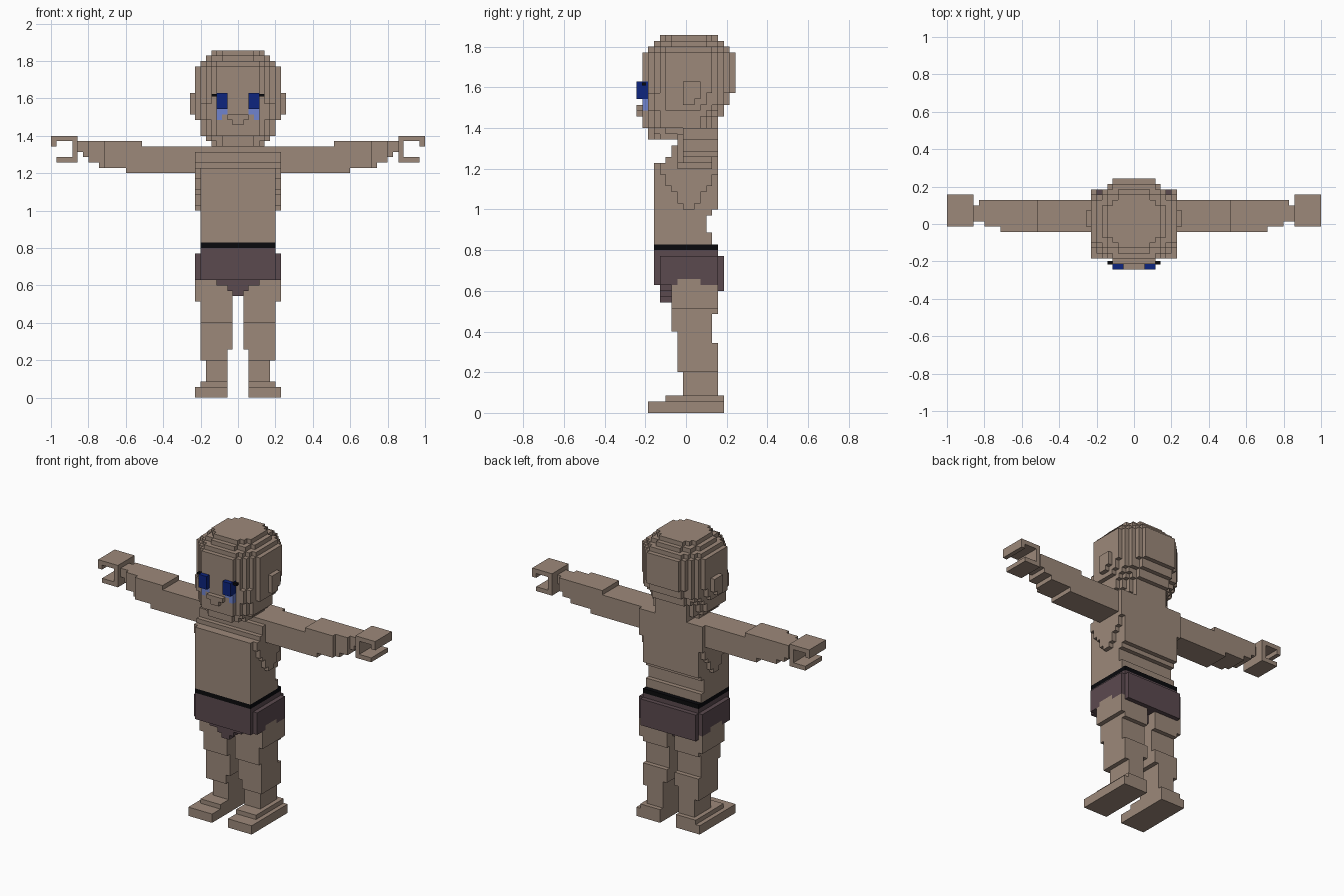
import bpy, bmesh
from mathutils import Vector

if "Cube" in bpy.data.objects:
    bpy.data.objects.remove(bpy.data.objects["Cube"])

V = 2 / 70          # size of one cube
parts = {}          # part name -> {cube low corner: material index}
taken = set()       # every cube used so far

# Flat colours
MATS = []
for name, col in [("skin", (0.335, 0.25, 0.195)), ("shorts cloth", (0.105, 0.068, 0.078)),
                  ("belt black", (0.003, 0.003, 0.004)), ("eye dark blue", (0.004, 0.018, 0.21)),
                  ("eye light blue", (0.16, 0.23, 0.62))]:
    m = bpy.data.materials.new(name)
    m.diffuse_color = (*col, 1)
    m.use_nodes = True
    m.node_tree.nodes["Principled BSDF"].inputs["Base Color"].default_value = m.diffuse_color
    MATS.append(m)
SKIN, CLOTH, BLACK, DARK, LIGHT = range(5)


def block(part, x, y, z, n=0, axis=2, mat=SKIN, mirror=False, rule=None):
    """Fill a range with cubes; n rounds the section across the axis (2 = ellipse, 0 = box)."""
    rng = (x, y, z)
    mid = [(a + b) / 2 for a, b in rng]
    rad = [(b - a) / 2 + 0.35 for a, b in rng]
    for i in range(round(x[1] - x[0])):
        for j in range(round(y[1] - y[0])):
            for k in range(round(z[1] - z[0])):
                p = (x[0] + i, y[0] + j, z[0] + k)
                c = [q + 0.5 for q in p]
                if n and sum((abs(c[a] - mid[a]) / rad[a]) ** n for a in range(3) if a != axis) > 1:
                    continue
                if rule and not rule(*c):
                    continue
                for s in ((1, -1) if mirror else (1,)):
                    q = p if s == 1 else (-p[0] - 1, p[1], p[2])
                    if q not in taken:
                        taken.add(q)
                        parts.setdefault(part, {})[q] = mat


def build(part, cubes):
    """Skin the outer faces of a part and merge flat areas."""
    bm = bmesh.new()
    verts = {}
    for p, mat in cubes.items():
        for a in range(3):
            for s in (0, 1):
                nb = list(p)
                nb[a] += 2 * s - 1
                if tuple(nb) in taken:
                    continue
                u, w = (a + 1) % 3, (a + 2) % 3
                loop = []
                for du, dw in ((0, 0), (1, 0), (1, 1), (0, 1)):
                    q = list(p)
                    q[a] += s
                    q[u] += du
                    q[w] += dw
                    q = tuple(q)
                    if q not in verts:
                        verts[q] = bm.verts.new(Vector(q) * V)
                    loop.append(verts[q])
                f = bm.faces.new(loop if s else loop[::-1])
                f.material_index = mat
    bmesh.ops.dissolve_limit(bm, angle_limit=0.02, verts=bm.verts[:], edges=bm.edges[:],
                             delimit={'MATERIAL'})
    me = bpy.data.meshes.new(part)
    bm.to_mesh(me)
    bm.free()
    for m in MATS:
        me.materials.append(m)
    bpy.context.collection.objects.link(bpy.data.objects.new(part, me))


# Eyes: dark protruding blocks, light lower row flush with the face
block("eyes", (2, 4), (-8.5, -6.5), (54, 57), mat=DARK, mirror=True)
block("eyes", (2, 4), (-7.5, -6.5), (53, 54), mat=LIGHT, mirror=True)
block("eyes", (3, 4), (-7.5, -6.5), (52, 53), mat=LIGHT, mirror=True)

# Head: stacked rounded layers (half width, front, back, bottom, top)
for hx, y0, y1, z0, z1 in [(5, -4.5, 5.5, 64, 65), (6, -5.5, 6.5, 63, 64), (7, -6.5, 7.5, 62, 63),
                           (8, -7.5, 8.5, 55, 62), (8, -7.5, 7.5, 53, 55), (8, -7.5, 6.5, 52, 53),
                           (7, -7.5, 6.5, 51, 52), (7, -7.5, 5.5, 49, 51), (6, -6.5, 5.5, 48, 49),
                           (5, -6.5, 4.5, 47, 48)]:
    block("head", (-hx, hx), (y0, y1), (z0, z1), n=2.1)
block("nose", (-2, 2), (-8.5, -7.5), (52, 53))
block("nose", (-1, 1), (-8.5, -7.5), (51, 52))
block("ears", (8, 9), (-0.5, 2.5), (54, 57), mirror=True)
block("ears", (8, 9), (-0.5, 1.5), (53, 54), mirror=True)
block("neck", (-4, 4), (-1.5, 5.5), (43, 49), n=4)

# Torso: sloping chest top, waist, and side bulge that tapers downward
for hx, y0, y1, z0, z1 in [(8, -1.5, 5.5, 46, 47), (8, -2.5, 5.5, 44, 46), (8, -3.5, 5.5, 43, 44),
                           (7, -5.5, 5.5, 35, 43), (7, -5.5, 4.5, 34, 35), (7, -5.5, 3.5, 31, 34),
                           (7, -5.5, 4.5, 29, 31)]:
    block("torso", (-hx, hx), (y0, y1), (z0, z1), n=5)
block("torso", (7, 8), (-4.5, 5.5), (35, 43), mirror=True,
      rule=lambda x, y, z: abs(y - 0.5) < (z - 35) * 0.62 + 0.8)

# Belt and shorts
block("belt", (-7, 7), (-5.5, 5.5), (28, 29), n=5, mat=BLACK)
block("shorts", (-7, 7), (-5.5, 5.5), (27, 28), n=5, mat=CLOTH)
block("shorts", (-8, 8), (-5.5, 6.5), (23, 27), n=4, mat=CLOTH)
block("shorts", (-8, 8), (-5.5, 6.5), (22, 23), n=4, mat=CLOTH,
      rule=lambda x, y, z: abs(x) < 6 or abs(y - 0.5) > 2)
block("shorts", (-7, 7), (2.5, 6.5), (21, 22), n=4, mat=CLOTH)
for hx, z in ((4, 21), (2, 20), (1, 19)):
    block("shorts", (-hx, hx), (-4.5, 3.5), (z, z + 1), mat=CLOTH)

# Legs (inner x, outer x, front, back, bottom, top)
for x0, x1, y0, y1, z0, z1 in [(1, 8, -2.5, 5.5, 18, 23), (1, 7, -2.5, 5.5, 17, 18),
                               (1, 7, -2.5, 4.5, 14, 17), (1, 7, -1.5, 4.5, 12, 14),
                               (1, 7, -1.5, 5.5, 9, 12), (2, 7, -1.5, 5.5, 7, 9),
                               (2, 6, -0.5, 5.5, 3, 7)]:
    block("legs", (x0, x1), (y0, y1), (z0, z1), n=3.5, mirror=True)
block("feet", (2, 7), (-3.5, 6.5), (2, 3), n=5, mirror=True)
block("feet", (2, 8), (-6.5, 6.5), (0, 2), n=5, mirror=True)

# Arms: slices along x, tapering to the wrist
for x0, x1, y0, y1, z0, z1 in [(8, 18, -1.5, 4.5, 42, 47), (18, 21, -1.5, 4.5, 42, 48),
                               (21, 25, -1.5, 4.5, 43, 48), (25, 26, -0.5, 4.5, 43, 48),
                               (26, 28, -0.5, 4.5, 44, 48), (28, 29, 0.5, 4.5, 45, 48),
                               (29, 30, 0.5, 3.5, 46, 48)]:
    block("arms", (x0, x1), (y0, y1), (z0, z1), n=4, axis=0, mirror=True)

# Open gripping hands: palm, top plate with a hooked tip, bottom plate
for x, z in [((30, 31), (44, 49)), ((31, 35), (48, 49)), ((34, 35), (47, 48)), ((31, 34), (44, 45))]:
    block("hands", x, (-0.5, 5.5), z, mirror=True)

for part, cubes in parts.items():
    build(part, cubes)

# Eyelashes: small black blocks beside the eyes
for s, side in ((1, "left"), (-1, "right")):
    bpy.ops.mesh.primitive_cube_add(size=1, location=(s * 4.5 * V, -7.25 * V, 56.6 * V))
    o = bpy.context.object
    o.name = side + "_eyelash"
    o.scale = (1.0 * V, 0.7 * V, 0.5 * V)
    o.data.materials.append(MATS[BLACK])
